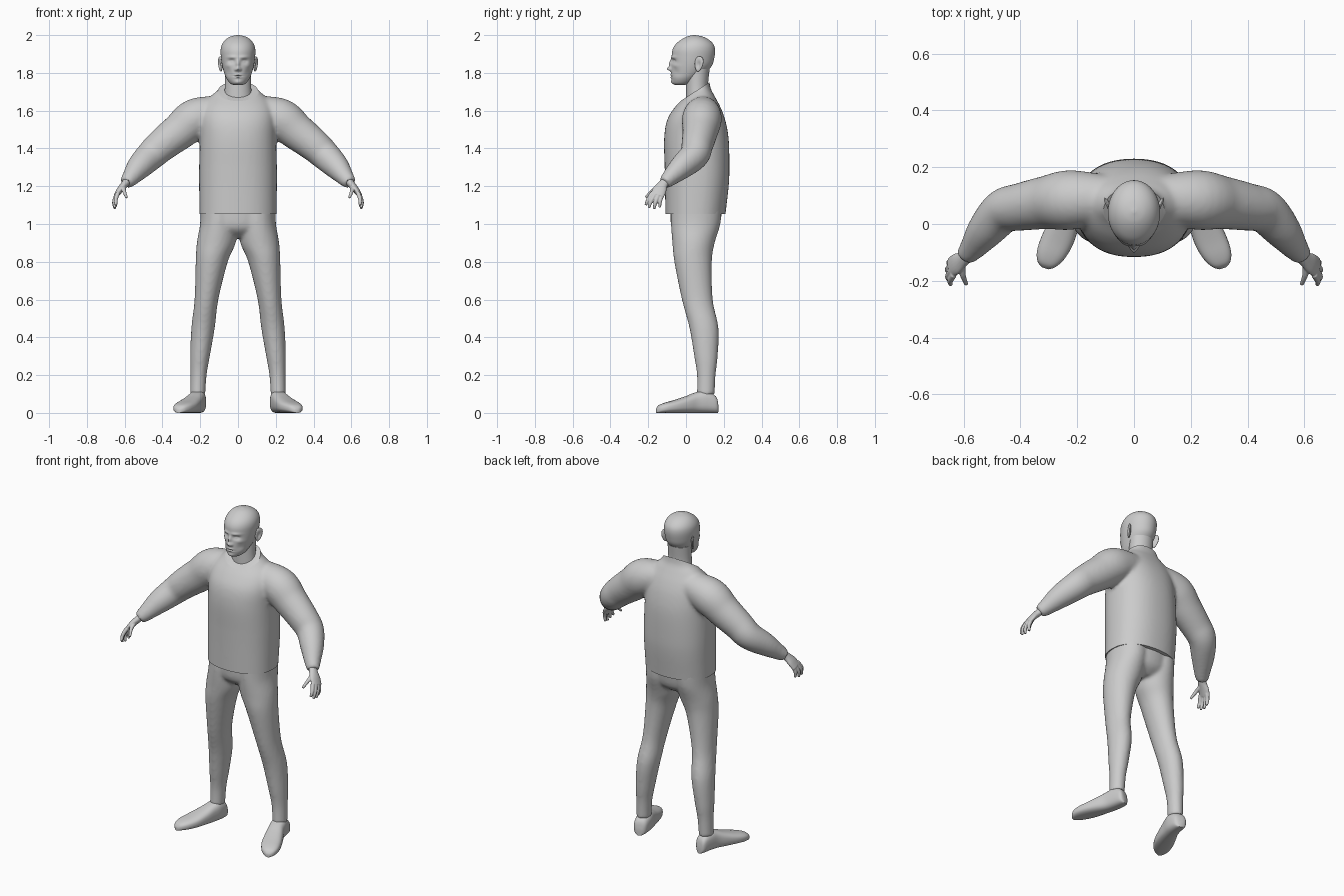
import bpy, bmesh, math
from mathutils import Vector, Matrix

if "Cube" in bpy.data.objects:
    bpy.data.objects.remove(bpy.data.objects["Cube"])

grey = bpy.data.materials.new("plain_grey")
grey.diffuse_color = (0.6, 0.6, 0.6, 1)
grey.use_nodes = True
grey.node_tree.nodes["Principled BSDF"].inputs["Base Color"].default_value = grey.diffuse_color


def resample(keys, per):
    """Smooth curve through tuples of any length."""
    out = []
    for i in range(len(keys) - 1):
        a, b, c, d = (keys[max(0, min(len(keys) - 1, i + k))] for k in (-1, 0, 1, 2))
        for j in range(per):
            t = j / per
            out.append([0.5 * (2 * q + (r - p) * t + (2 * p - 5 * q + 4 * r - s) * t * t
                               + (3 * q - p - 3 * r + s) * t ** 3)
                        for p, q, r, s in zip(a, b, c, d)])
    out.append(list(keys[-1]))
    return out


def loft(bm, rings, n=32, power=1.0):
    """Skin rings given as (centre, u axis, v axis), with capped ends."""
    def f(w):
        return math.copysign(abs(w) ** power, w)
    rows = []
    for c, u, v in rings:
        rows.append([bm.verts.new(c + u * f(math.cos(2 * math.pi * i / n))
                                  + v * f(math.sin(2 * math.pi * i / n))) for i in range(n)])
    for a, b in zip(rows, rows[1:]):
        for i in range(n):
            j = (i + 1) % n
            bm.faces.new((a[i], a[j], b[j], b[i]))
    bm.faces.new(rows[0])
    bm.faces.new(rows[-1])


def stack(bm, keys, per=6, n=32, power=1.0, s=1):
    """Level rings: z, centre x, half width, front y, back y."""
    loft(bm, [(Vector((s * x, (f + b) / 2, z)), Vector((w, 0, 0)), Vector((0, (b - f) / 2, 0)))
              for z, x, w, f, b in resample(keys, per)], n, power)


def tube(bm, keys, hint, per=5, n=20, s=1):
    """Rings square to a path: x, y, z, radius along hint, other radius."""
    pts = resample([(s * k[0],) + tuple(k[1:]) for k in keys], per)
    pos = [Vector(p[:3]) for p in pts]
    rings = []
    for i, p in enumerate(pts):
        t = (pos[min(i + 1, len(pos) - 1)] - pos[max(i - 1, 0)]).normalized()
        v = t.cross(Vector(hint)).normalized()
        rings.append((pos[i], v.cross(t) * p[3], v * p[4]))
    loft(bm, rings, n)


def finish(bm, name, voxel=0, smooth=0, angle=40):
    """Make the object; optionally fuse its volumes and relax the surface."""
    bmesh.ops.recalc_face_normals(bm, faces=bm.faces[:])
    me = bpy.data.meshes.new(name)
    bm.to_mesh(me)
    bm.free()
    ob = bpy.data.objects.new(name, me)
    bpy.context.collection.objects.link(ob)
    if voxel:
        mod = ob.modifiers.new("fuse", 'REMESH')
        mod.mode, mod.voxel_size = 'VOXEL', voxel
        mod = ob.modifiers.new("relax", 'SMOOTH')
        mod.factor, mod.iterations = 0.5, smooth
        dg = bpy.context.evaluated_depsgraph_get()
        ob.data = bpy.data.meshes.new_from_object(ob.evaluated_get(dg))
        ob.modifiers.clear()
    ob.data.materials.clear()
    ob.data.materials.append(grey)
    ob.data.shade_smooth()
    ob.data.set_sharp_from_angle(angle=math.radians(angle))
    return ob


# Jacket: body and both sleeves fused
bm = bmesh.new()
stack(bm, [(0.98, 0, .204, -.108, .203), (1.05, 0, .204, -.109, .209), (1.2, 0, .206, -.111, .226),
           (1.3, 0, .206, -.113, .23), (1.45, 0, .202, -.116, .226), (1.55, 0, .2, -.1, .208),
           (1.62, 0, .185, -.058, .182), (1.68, 0, .14, -.002, .15), (1.72, 0, .1, .015, .13),
           (1.79, 0, .082, .02, .12)], n=48, power=0.88)
for s in (1, -1):
    tube(bm, [(.08, .09, 1.6, .08, .08), (.22, .085, 1.56, .105, .107), (.31, .075, 1.49, .094, .098),
              (.4, .06, 1.42, .084, .088), (.46, .045, 1.365, .078, .08), (.52, -.02, 1.305, .066, .068),
              (.565, -.08, 1.25, .047, .049), (.594, -.115, 1.216, .034, .036)], (0, 1, 0), s=s, n=32)
jacket = finish(bm, "jacket", 0.01, 10)

# Cut the hem and the sloping neckline, then sink the front panel
bm = bmesh.new()
bm.from_mesh(jacket.data)
for co, no in (((0, 0, 1.052), (0, 0, -1)), ((0, 0, 1.67), (0, -.075, .115))):
    bmesh.ops.bisect_plane(bm, geom=bm.verts[:] + bm.edges[:] + bm.faces[:],
                           plane_co=co, plane_no=no, clear_outer=True)
bmesh.ops.holes_fill(bm, edges=[e for e in bm.edges if e.is_boundary])
for x in (-.058, .058):
    bmesh.ops.bisect_plane(bm, geom=bm.verts[:] + bm.edges[:] + bm.faces[:],
                           plane_co=(x, 0, 0), plane_no=(1, 0, 0))
bm.normal_update()
panel = [f for f in bm.faces if abs(f.calc_center_median().x) < .058
         and f.normal.y < -.2 and f.calc_center_median().y < .03 and len(f.verts) < 12]
ext = bmesh.ops.extrude_face_region(bm, geom=panel)
bmesh.ops.translate(bm, vec=(0, .008, 0),
                    verts=[v for v in ext["geom"] if isinstance(v, bmesh.types.BMVert)])
bm.normal_update()
bm.to_mesh(jacket.data)
bm.free()
jacket.data.shade_smooth()
jacket.data.set_sharp_from_angle(angle=math.radians(40))

# Trousers: hips and both legs fused
bm = bmesh.new()
stack(bm, [(1.1, 0, .19, -.085, .195), (1.0, 0, .19, -.08, .18), (.96, 0, .15, -.06, .16),
           (.93, 0, .08, -.02, .12)], n=40)
for s in (1, -1):
    stack(bm, [(1.09, .1, .098, -.08, .19), (1.0, .101, .1, -.08, .182), (.9, .115, .103, -.072, .152),
               (.8, .139, .085, -.062, .137), (.6, .167, .063, -.022, .142), (.45, .185, .062, .018, .172),
               (.3, .201, .052, .043, .168), (.2, .209, .043, .058, .157), (.095, .213, .04, .058, .152)],
          s=s)
finish(bm, "trousers", 0.01, 6)

# Shoes: flat soled, toes turned out
for s, side in ((1, "left"), (-1, "right")):
    bm = bmesh.new()
    rings = []
    for x, y, w, h in resample([(.203, .167, .016, .04), (.206, .153, .037, .09), (.213, .1, .046, .118),
                                (.226, .05, .047, .108), (.246, 0, .053, .088), (.271, -.06, .057, .068),
                                (.294, -.11, .05, .054), (.308, -.142, .033, .04),
                                (.313, -.156, .012, .022)], 4):
        rings.append((Vector((s * x, y, h / 2)), Vector((w * .95, s * w * .3, 0)), Vector((0, 0, h / 2))))
    loft(bm, rings, 32, 0.75)
    finish(bm, side + "_shoe")

# Hands: palm, four fingers and thumb
for s, side in ((1, "left"), (-1, "right")):
    bm = bmesh.new()
    tube(bm, [(.575, -.095, 1.24, .025, .022), (.6, -.122, 1.21, .027, .02), (.625, -.14, 1.18, .037, .017),
              (.645, -.152, 1.15, .036, .013)], (0, 1, 0), s=s)
    for root, mid, tip in (((.635, -.178, 1.165), (.647, -.2, 1.13), (.645, -.214, 1.1)),
                           ((.642, -.163, 1.158), (.655, -.185, 1.12), (.652, -.197, 1.085)),
                           ((.643, -.145, 1.155), (.656, -.161, 1.115), (.652, -.169, 1.08)),
                           ((.64, -.128, 1.155), (.651, -.137, 1.12), (.647, -.139, 1.088)),
                           ((.605, -.135, 1.2), (.603, -.178, 1.175), (.59, -.213, 1.14))):
        tube(bm, [root + (.012, .012), mid + (.0105, .0105), tip + (.007, .007)],
             (1, 0, 0), n=12, s=s)
    finish(bm, side + "_hand", 0.0032, 3)

# Neck
bm = bmesh.new()
stack(bm, [(1.62, 0, .08, .0, .13), (1.68, 0, .073, .0, .12), (1.74, 0, .069, .0, .117),
           (1.82, 0, .07, .0, .125)])
finish(bm, "neck")

# Head: skull loft, then face relief from soft bumps
bm = bmesh.new()
stack(bm, [(1.735, 0, .02, -.055, -.015), (1.745, 0, .042, -.07, .03), (1.77, 0, .061, -.077, .065),
           (1.8, 0, .073, -.079, .105), (1.84, 0, .084, -.078, .138), (1.88, 0, .09, -.076, .15),
           (1.92, 0, .092, -.072, .154), (1.95, 0, .085, -.056, .146), (1.975, 0, .067, -.027, .122),
           (1.992, 0, .04, .005, .088), (2.0, 0, .006, .038, .05)], per=9, n=128)
bumps = [  # x, z, x spread, z spread, height
    (0, 1.848, .010, .02, .013), (0, 1.821, .013, .01, .021), (.013, 1.816, .006, .006, .006),
    (.034, 1.862, .017, .011, -.012), (.032, 1.883, .025, .008, .006), (.033, 1.86, .009, .005, .005),
    (0, 1.790, .018, .004, .005), (0, 1.776, .017, .004, .005), (0, 1.783, .024, .0025, -.004),
    (0, 1.75, .02, .011, .006), (.052, 1.803, .015, .018, -.005), (.055, 1.838, .015, .011, .004)]
for v in bm.verts:
    if v.co.y < .02:
        x, z = abs(v.co.x), v.co.z
        v.co.y -= sum(h * math.exp(-((x - bx) / sx) ** 2 - ((z - bz) / sz) ** 2)
                      for bx, bz, sx, sz, h in bumps)
finish(bm, "head", angle=60)

# Ears: dished ovals flaring backwards
for s, side in ((1, "left"), (-1, "right")):
    bm = bmesh.new()
    bmesh.ops.create_uvsphere(bm, u_segments=32, v_segments=20, radius=1)
    for v in bm.verts:
        r = math.hypot(v.co.y, v.co.z + .1)
        if v.co.x > 0:
            v.co.x -= 1.1 * math.exp(-(r / .5) ** 2)
        taper = 1 + .25 * v.co.z
        v.co = Vector((v.co.x * .009, v.co.y * .024 * taper, v.co.z * .041))
    bm.transform(Matrix.Translation((.093, .068, 1.847)) @ Matrix.Rotation(math.radians(-24), 4, 'Z')
                 @ Matrix.Rotation(math.radians(-10), 4, 'X'))
    if s < 0:
        bm.transform(Matrix.Scale(-1, 4, (1, 0, 0)))
    finish(bm, side + "_ear", angle=60)
